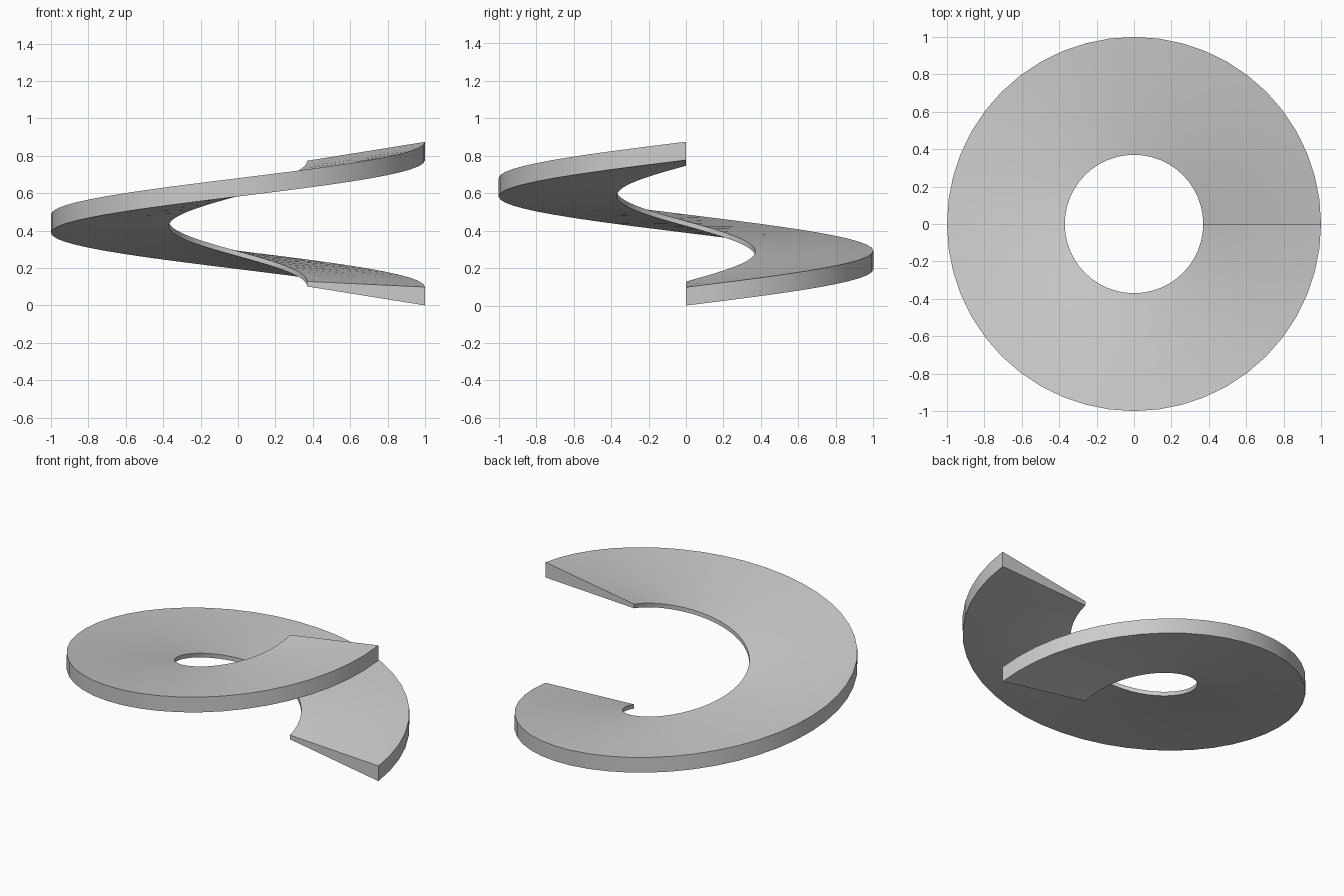
import bpy, bmesh
from math import cos, sin, tau, radians

if "Cube" in bpy.data.objects:
    bpy.data.objects.remove(bpy.data.objects["Cube"])

STEPS = 48          # facets around the single turn
MID_Z = 0.437       # height at half a turn
# edge of the flight: radius, rise over one turn, thickness
INNER = (0.37, 0.645, 0.027)
OUTER = (1.0, 0.776, 0.098)
MIDDLE = tuple((a + b) / 2 for a, b in zip(INNER, OUTER))


def section(bm, t):
    """Closed cross-section ring at fraction t of the turn."""
    a = tau * t
    def point(edge, side):
        r, rise, thick = edge
        z = MID_Z + rise * (t - 0.5) + side * thick / 2
        return bm.verts.new((r * cos(a), r * sin(a), z))
    return ([point(e, -1) for e in (INNER, MIDDLE, OUTER)]
            + [point(e, 1) for e in (OUTER, MIDDLE, INNER)])


# Helical screw flight, thin at the bore and thick at the rim
bm = bmesh.new()
rings = [section(bm, i / STEPS) for i in range(STEPS + 1)]
for a, b in zip(rings, rings[1:]):
    for j in range(6):
        k = (j + 1) % 6
        bm.faces.new((a[j], a[k], b[k], b[j]))

# End caps
for r in (rings[0], rings[-1]):
    bm.faces.new((r[0], r[1], r[4], r[5]))
    bm.faces.new((r[1], r[2], r[3], r[4]))
bmesh.ops.recalc_face_normals(bm, faces=bm.faces)

mesh = bpy.data.meshes.new("screw_flight")
bm.to_mesh(mesh)
bm.free()
flight = bpy.data.objects.new("screw_flight", mesh)
bpy.context.collection.objects.link(flight)

# Smooth surfaces with crisp rims
bpy.context.view_layer.objects.active = flight
flight.select_set(True)
bpy.ops.object.shade_smooth_by_angle(angle=radians(30))
